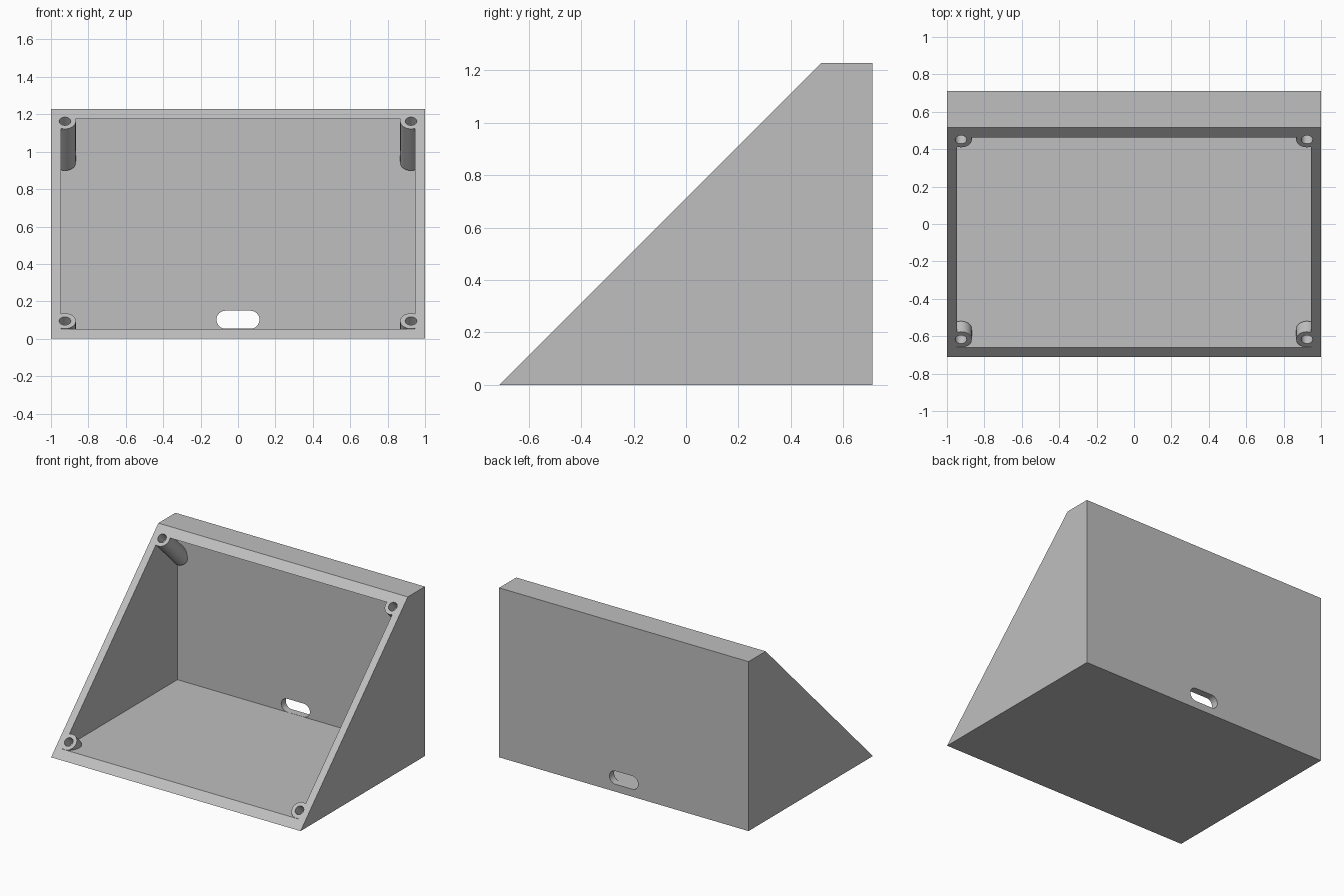
import bpy, bmesh, math
from mathutils import Vector, Matrix

if "Cube" in bpy.data.objects:
    bpy.data.objects.remove(bpy.data.objects["Cube"], do_unlink=True)

DEPTH, HEIGHT, WALL = 0.712, 1.228, 0.053
INTO = Vector((0, 1, -1)).normalized()      # inward normal of the sloped face

grey = bpy.data.materials.new("plain grey")
grey.use_nodes = True
grey.diffuse_color = (0.52, 0.52, 0.52, 1)
grey.node_tree.nodes["Principled BSDF"].inputs["Base Color"].default_value = grey.diffuse_color


def add_object(name, bm):
    bmesh.ops.recalc_face_normals(bm, faces=bm.faces)
    mesh = bpy.data.meshes.new(name)
    bm.to_mesh(mesh)
    bm.free()
    mesh.materials.append(grey)
    obj = bpy.data.objects.new(name, mesh)
    bpy.context.collection.objects.link(obj)
    return obj


def prism(name, points, direction):
    """Extrude a closed outline along a direction."""
    bm = bmesh.new()
    face = bm.faces.new([bm.verts.new(p) for p in points])
    moved = bmesh.ops.extrude_face_region(bm, geom=[face], use_keep_orig=True)["geom"]
    bmesh.ops.translate(bm, vec=direction,
                        verts=[v for v in moved if isinstance(v, bmesh.types.BMVert)])
    return add_object(name, bm)


def rod(name, radius, start, end):
    """Cylinder between two points."""
    axis = end - start
    turn = axis.to_track_quat("Z", "Y").to_matrix().to_4x4()
    bm = bmesh.new()
    bmesh.ops.create_cone(bm, cap_ends=True, segments=40, radius1=radius, radius2=radius,
                          depth=axis.length,
                          matrix=Matrix.Translation((start + end) / 2) @ turn)
    return add_object(name, bm)


def cut(target, cutter):
    """Subtract the cutter, then discard it."""
    cutter.hide_render = True
    mod = target.modifiers.new("cut", "BOOLEAN")
    mod.operation, mod.solver, mod.object = "DIFFERENCE", "EXACT", cutter
    bpy.context.view_layer.objects.active = target
    bpy.ops.object.modifier_apply(modifier=mod.name)
    bpy.data.objects.remove(cutter, do_unlink=True)


# Wedge shell with a 45 degree front
outline = [(-DEPTH, 0), (DEPTH, 0), (DEPTH, HEIGHT), (HEIGHT - DEPTH, HEIGHT)]
case = prism("sloped_enclosure", [(-1, y, z) for y, z in outline], (2, 0, 0))

# Box cavity, open through the slope
inner_x, inner_y = 1 - WALL, DEPTH - WALL
cavity = prism("cavity_cutter",
               [(-inner_x, y, z) for y, z in ((-1, WALL), (inner_y, WALL),
                                              (inner_y, HEIGHT - WALL), (-1, HEIGHT - WALL))],
               (2 * inner_x, 0, 0))

# Corner screw posts are left standing in the cavity
corners = [(side * 0.925, z, length) for side in (-1, 1)
           for z, length in ((0.095, 0.08), (1.163, 0.315))]
for x, z, length in corners:
    top = Vector((x, z - DEPTH, z))
    cut(cavity, rod("post", 0.058, top - INTO * 0.1, top + INTO * length))
cut(case, cavity)

# Blind screw holes
for x, z, length in corners:
    top = Vector((x, z - DEPTH, z))
    cut(case, rod("screw_hole", 0.031, top - INTO * 0.1, top + INTO * 0.08))

# Rounded cable slot in the back wall
radius, half = 0.048, 0.067
slot = []
for i in range(34):
    side = 1 if i < 17 else -1
    a = math.pi * ((i % 17) / 16 - 0.5) + (0 if side > 0 else math.pi)
    slot.append((side * half + radius * math.cos(a), inner_y - 0.05, 0.102 + radius * math.sin(a)))
cut(case, prism("cable_slot", slot, (0, 0.2, 0)))

# Smooth round walls, sharp edges elsewhere
bpy.ops.object.select_all(action="DESELECT")
case.select_set(True)
bpy.context.view_layer.objects.active = case
bpy.ops.object.shade_smooth_by_angle(angle=math.radians(30))
